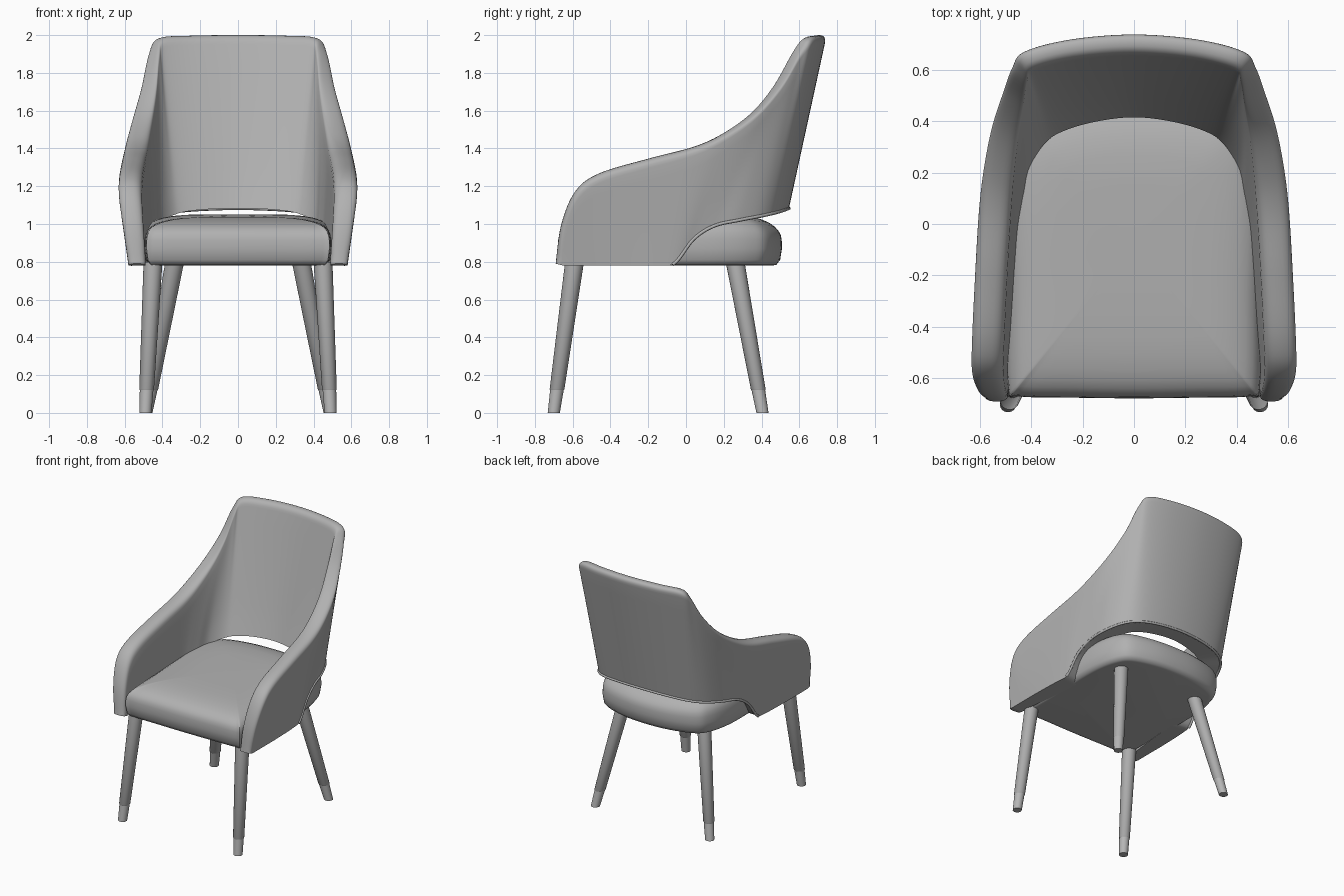
import bpy, bmesh, math
from mathutils import Vector

if "Cube" in bpy.data.objects:
    bpy.data.objects.remove(bpy.data.objects["Cube"])


def material(name, rgb):
    m = bpy.data.materials.new(name)
    m.diffuse_color = (*rgb, 1)
    m.use_nodes = True
    m.node_tree.nodes["Principled BSDF"].inputs["Base Color"].default_value = m.diffuse_color
    return m


FABRIC = material("grey fabric", (0.44, 0.44, 0.44))
LEG = material("leg grey", (0.42, 0.42, 0.42))
TIP = material("tip grey", (0.47, 0.47, 0.47))


def spline(pts, n, closed=False):
    """Catmull-Rom through points, n steps per span."""
    pts = [Vector(p) for p in pts]
    k, out = len(pts), []
    get = (lambda i: pts[i % k]) if closed else (lambda i: pts[max(0, min(k - 1, i))])
    for i in range(k if closed else k - 1):
        a, b, c, d = get(i - 1), get(i), get(i + 1), get(i + 2)
        for j in range(n):
            t = j / n
            out.append(0.5 * (2 * b + (c - a) * t + (2 * a - 5 * b + 4 * c - d) * t * t
                              + (3 * b - a - 3 * c + d) * t ** 3))
    if not closed:
        out.append(pts[-1])
    return out


def loft(name, rings, mat, angle=40):
    """Skin closed rings in order and cap both ends."""
    bm = bmesh.new()
    vs = [[bm.verts.new(p) for p in r] for r in rings]
    n = len(rings[0])
    for a, b in zip(vs, vs[1:]):
        for i in range(n):
            j = (i + 1) % n
            bm.faces.new((a[i], a[j], b[j], b[i]))
    bm.faces.new(vs[0][::-1])
    bm.faces.new(vs[-1])
    bmesh.ops.recalc_face_normals(bm, faces=bm.faces)
    me = bpy.data.meshes.new(name)
    bm.to_mesh(me)
    bm.free()
    me.materials.append(mat)
    ob = bpy.data.objects.new(name, me)
    bpy.context.collection.objects.link(ob)
    bpy.ops.object.select_all(action='DESELECT')
    ob.select_set(True)
    bpy.context.view_layer.objects.active = ob
    bpy.ops.object.shade_smooth_by_angle(angle=math.radians(angle))
    return ob


# Shell stations, right front of arm to centre of back: rim, lower edge
rim = [(.58, -.69, .79), (.61, -.66, 1.0), (.635, -.585, 1.175), (.635, -.46, 1.268),
       (.622, -.2, 1.345), (.607, .05, 1.41), (.588, .22, 1.485), (.555, .385, 1.6),
       (.512, .515, 1.75), (.475, .615, 1.92), (.43, .677, 1.985), (.25, .725, 1.997),
       (0, .745, 2.0)]
low = [(.58, -.65, .78), (.58, -.59, .78), (.58, -.5, .78), (.58, -.38, .78),
       (.575, -.2, .78), (.565, -.07, .785), (.555, .04, .92), (.54, .15, .99),
       (.515, .28, 1.02), (.455, .41, 1.045), (.36, .487, 1.063), (.2, .53, 1.077),
       (0, .545, 1.083)]
# inward direction (degrees), lower thickness, rim thickness
wall = [(0, .09, .09), (0, .09, .105), (0, .10, .12), (0, .115, .125), (3, .125, .125),
        (6, .125, .125), (12, .12, .12), (20, .12, .11), (30, .125, .095), (42, .145, .08),
        (62, .15, .08), (80, .14, .08), (90, .13, .08)]


def mirrored(pts):
    return pts + [(-x, y, z) for x, y, z in pts[-2::-1]]


wall_full = wall + [(180 - a, b, t) for a, b, t in wall[-2::-1]]
R, B, W = (spline(p, 6) for p in (mirrored(rim), mirrored(low), wall_full))
for b in B:
    b.z = max(b.z, .78)

# Shell: outer and inner walls joined by a rounded rim
rings = []
for r, b, w in zip(R, B, W):
    a = math.radians(w.x)
    inward = Vector((-math.cos(a), -math.sin(a), 0))
    up = r - b
    length = up.length
    up.normalize()
    h = min(.05, .6 * length)
    ring = []
    wallv = [i / 8 * (length - h) for i in range(8)]
    for d in wallv:
        ring.append(b + up * d)
    for i in range(13):
        th = math.pi * i / 12
        c = math.cos(th)
        side = math.copysign(abs(c) ** .8, c)
        ring.append(b + up * (length - h + h * math.sin(th) ** .8)
                    + inward * (w.z * (1 - side) / 2))
    for d in reversed(wallv):
        f = (d / (length - h)) ** .8
        ring.append(b + up * d + inward * (w.y + (w.z - w.y) * f))
    rings.append(ring)
loft("back_and_arm_shell", rings, FABRIC, 55)


# Piping along the raised part of the shell's lower edge
path = B[5 * 6:-5 * 6]
rings = []
for i, p in enumerate(path):
    t = (path[min(i + 1, len(path) - 1)] - path[max(i - 1, 0)]).normalized()
    s = t.cross(Vector((0, 0, 1))).normalized()
    u = s.cross(t)
    rings.append([p + (s * math.cos(q) + u * math.sin(q)) * .009
                  for q in [k * math.pi / 4 for k in range(8)]])
loft("shell_piping", rings, FABRIC, 60)

# Seat cushion: plan outline stacked with insets, top falling off at the rear
half = [(0, -.678, 0), (.25, -.675, 0), (.45, -.67, 0), (.49, -.635, 0), (.495, -.3, 0),
        (.505, 0, 0), (.495, .2, 0), (.455, .35, 0), (.385, .435, 0), (.2, .492, 0), (0, .508, 0)]
plan = spline(half + [(-x, y, z) for x, y, z in half[-2:0:-1]], 5, True)
levels = [(.78, .045), (.784, .025), (.81, .008), (.87, 0), (.92, .001), (.95, .005),
          (.975, .015), (.998, .033), (1.016, .06), (1.028, .095), (1.037, .14),
          (1.043, .2), (1.046, .3), (1.047, .46)]
mid = Vector((0, -.08, 0))
rings = []
for z, inset in levels:
    k = 1 - inset / .5
    ring = []
    for p in plan:
        q = mid + (p - mid) * k
        rear = max(0, (q.y - .22) / .28) ** 2
        q.z = z + (.03 * q.y - .035 * rear) * min(1, max(0, (z - .88) / .14))
        ring.append(q)
    rings.append(ring)
loft("seat_cushion", rings, FABRIC, 50)


# Legs: tapered, splayed, with a slimmer tip
def leg_part(name, top, foot, sections, mat):
    rings = []
    for z, r in sections:
        c = Vector(foot).lerp(Vector(top), z / .80)
        rings.append([(c.x + r * math.cos(q), c.y + r * math.sin(q), z)
                      for q in [k * math.pi / 12 for k in range(24)]])
    loft(name, rings, mat)


for side, s in (("right", 1), ("left", -1)):
    for pos, top, foot in (("front", (.45, -.59, .8), (.49, -.70, 0)),
                           ("back", (.335, .26, .8), (.485, .405, 0))):
        top, foot = (top[0] * s, *top[1:]), (foot[0] * s, *foot[1:])
        leg_part(f"{pos}_leg_{side}", top, foot, [(.12, .036), (.125, .039), (.80, .05)], LEG)
        leg_part(f"{pos}_leg_tip_{side}", top, foot, [(0, .032), (.121, .036)], TIP)
